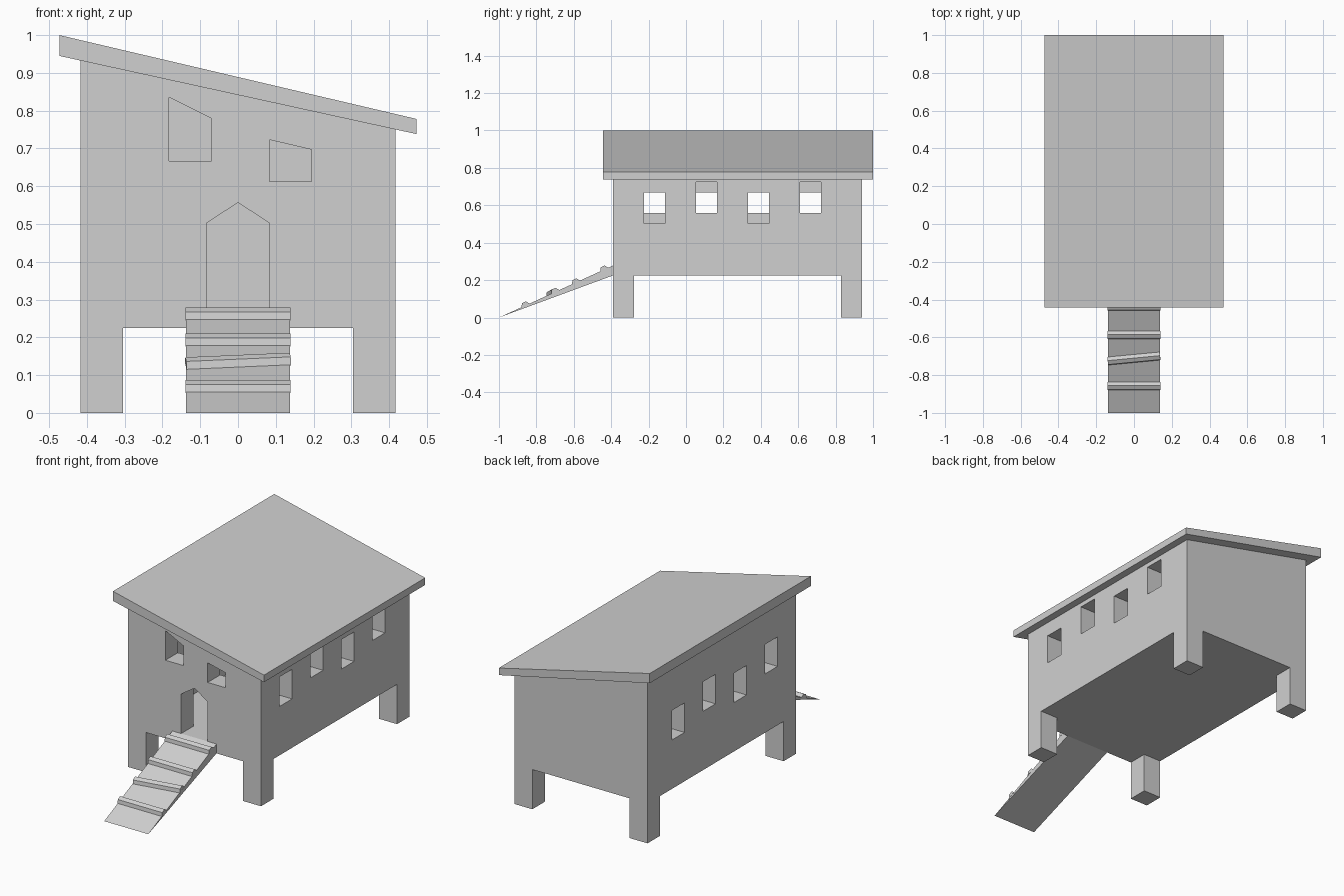
import bpy, bmesh, math
from mathutils import Matrix, Vector

if "Cube" in bpy.data.objects:
    bpy.data.objects.remove(bpy.data.objects["Cube"])

grey = bpy.data.materials.new("plain grey")
grey.diffuse_color = (0.63, 0.63, 0.63, 1)
grey.use_nodes = True
grey.node_tree.nodes["Principled BSDF"].inputs["Base Color"].default_value = grey.diffuse_color


def prism(name, pts, axis, a, b):
    """Extrude a 2D profile along an axis: 'y' takes (x, z), 'x' takes (y, z)."""
    def place(p, t):
        return (p[0], t, p[1]) if axis == 'y' else (t, p[0], p[1])
    bm = bmesh.new()
    lo = [bm.verts.new(place(p, a)) for p in pts]
    hi = [bm.verts.new(place(p, b)) for p in pts]
    bm.faces.new(lo)
    bm.faces.new(hi)
    n = len(pts)
    for i in range(n):
        j = (i + 1) % n
        bm.faces.new((lo[i], lo[j], hi[j], hi[i]))
    bmesh.ops.recalc_face_normals(bm, faces=bm.faces)
    me = bpy.data.meshes.new(name)
    bm.to_mesh(me)
    bm.free()
    me.materials.append(grey)
    ob = bpy.data.objects.new(name, me)
    bpy.context.collection.objects.link(ob)
    return ob


def rect(a0, a1, z0, z1):
    return [(a0, z0), (a1, z0), (a1, z1), (a0, z1)]


def cut(target, cutter):
    cutter.hide_render = True
    mod = target.modifiers.new("cut", 'BOOLEAN')
    mod.operation = 'DIFFERENCE'
    mod.solver = 'EXACT'
    mod.object = cutter
    bpy.context.view_layer.objects.active = target
    bpy.ops.object.modifier_apply(modifier=mod.name)
    bpy.data.objects.remove(cutter)


W, F, B = 0.417, -0.39, 0.94        # half width, front and back of the house
T = 0.112                           # wall and leg thickness
FLOOR = 0.225


def eave(x):                        # underside of the sloping roof
    return 0.945 - 0.2188 * (x + 0.473)


# House body with sloping top
house = prism("house_walls_and_legs",
              [(-W, 0), (W, 0), (W, eave(W)), (-W, eave(-W))], 'y', F, B)

# Gaps between the four legs
cut(house, prism("leg_gap_x", rect(-W + T, W - T, -0.1, FLOOR), 'y', F - 0.1, B + 0.1))
cut(house, prism("leg_gap_y", rect(F + T, B - T, -0.1, FLOOR), 'x', -0.6, 0.6))

# Hollow room, open up to the roof
cut(house, prism("room", rect(-W + T, W - T, 0.278, 1.1), 'y', F + T, B - T))

# Pointed doorway and two slanted front windows
cut(house, prism("doorway", [(-0.083, 0.278), (0.083, 0.278), (0.083, 0.502),
                             (0, 0.557), (-0.083, 0.502)], 'y', F - 0.1, F + T + 0.05))
cut(house, prism("front_window_left", [(-0.182, 0.667), (-0.07, 0.667),
                                       (-0.07, 0.779), (-0.182, 0.835)], 'y', F - 0.1, F + T + 0.05))
cut(house, prism("front_window_right", [(0.083, 0.612), (0.194, 0.612),
                                        (0.194, 0.697), (0.083, 0.723)], 'y', F - 0.1, F + T + 0.05))

# Side windows, alternating low and high, opposite on the two sides
for i in range(4):
    y = -0.168 + i * 0.2777
    for side in (1, -1):
        high = (i % 2 == 1) == (side == 1)
        z = 0.558 if high else 0.502
        x0, x1 = sorted((side * 0.25, side * 0.55))
        cut(house, prism("side_window", rect(y - 0.056, y + 0.056, z, z + 0.167), 'x', x0, x1))

# Sloping roof slab
prism("roof", [(-0.473, 0.945), (0.473, 0.738), (0.473, 0.778), (-0.473, 1.0)],
      'y', -0.443, 1.0)

# Wedge ramp up to the door
prism("ramp", [(-1.0, 0.0), (F, FLOOR), (F, 0.278)], 'x', -0.138, 0.138)

# Cross slats on the ramp, the second one sits crooked
slope = 0.278 / 0.61
for i, y in enumerate((-0.858, -0.712, -0.588, -0.437)):
    z = (y + 1) * slope
    slat = prism("ramp_slat_%d" % (i + 1),
                 [(-0.022, -0.012), (-0.019, 0.011), (0.002, 0.022), (0.022, 0.009)],
                 'x', -0.139, 0.139)
    turn = Matrix.Identity(4)
    if i == 1:
        normal = Vector((0, -slope, 1)).normalized()
        turn = Matrix.Rotation(math.radians(6), 4, normal)
    slat.data.transform(Matrix.Translation((0, y, z)) @ turn)
